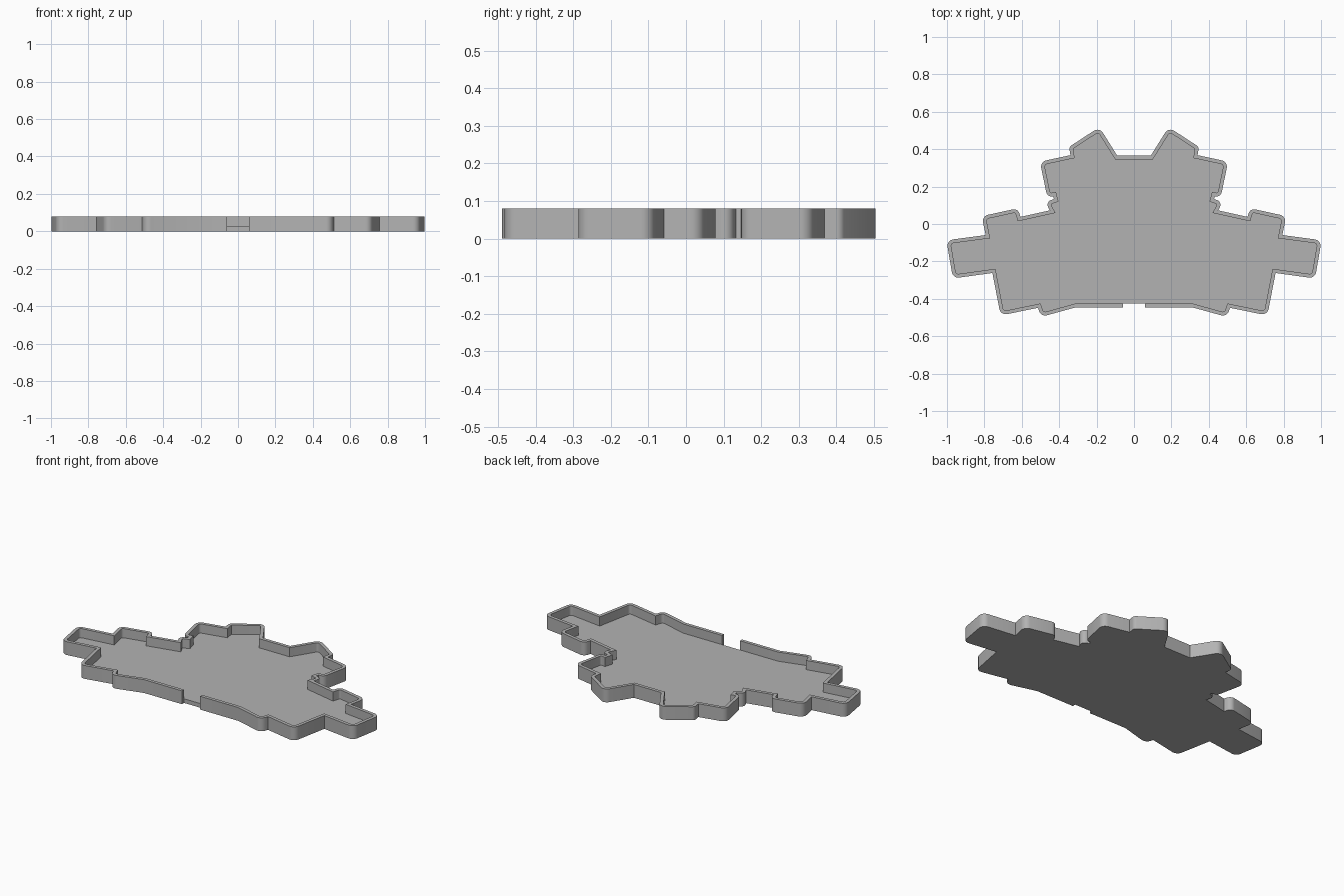
import bpy, bmesh, math
from mathutils import Vector

if "Cube" in bpy.data.objects:
    bpy.data.objects.remove(bpy.data.objects["Cube"], do_unlink=True)

HEIGHT, FLOOR, WALL = 0.08, 0.025, 0.02
STEPS = 6

# Outer corners of the left half, back centre to front gap: x, y, corner radius
HALF = [
    (0.09, 0.366, 0), (0.185, 0.518, 0.035), (0.347, 0.412, 0.022),
    (0.34, 0.368, 0), (0.503, 0.333, 0.035), (0.463, 0.14, 0.03),
    (0.432, 0.148, 0), (0.428, 0.133, 0), (0.474, 0.118, 0.026),
    (0.45, 0.073, 0), (0.607, 0.038, 0), (0.621, 0.084, 0.03),
    (0.814, 0.042, 0.035), (0.793, -0.059, 0), (1.003, -0.087, 0.035),
    (0.968, -0.291, 0.035), (0.757, -0.262, 0), (0.713, -0.489, 0.035),
    (0.513, -0.448, 0), (0.498, -0.497, 0.035), (0.313, -0.446, 0),
    (0.06, -0.446, 0),
]

grey = bpy.data.materials.new("light grey")
grey.use_nodes = True
grey.diffuse_color = (0.45, 0.45, 0.45, 1)
grey.node_tree.nodes["Principled BSDF"].inputs["Base Color"].default_value = (0.45, 0.45, 0.45, 1)


def arc(corner, before, after, radius):
    """Round a corner between two unit directions."""
    turn = before.angle(after)
    reach = radius * math.tan(turn / 2)
    start = corner - before * reach
    inward = Vector((before.y, -before.x))
    centre = start + inward * radius
    return [centre - inward * radius * math.cos(turn * i / STEPS)
            + before * radius * math.sin(turn * i / STEPS) for i in range(STEPS + 1)]


def wall_lines(corners):
    """Matching outer and inner edges of the rim."""
    pts = [Vector(c[:2]) for c in corners]
    outer, inner = [], []
    for i, p in enumerate(pts):
        before = (p - pts[i - 1]).normalized() if i else None
        after = (pts[i + 1] - p).normalized() if i < len(pts) - 1 else before
        before = before or after
        n1, n2 = Vector((before.y, -before.x)), Vector((after.y, -after.x))
        q = p + (n1 + n2) * WALL / (1 + n1.dot(n2))
        radius = corners[i][2]
        if radius:
            outer += arc(p, before, after, radius)
            inner += arc(q, before, after, max(radius - WALL, 0.002))
        else:
            outer.append(p)
            inner.append(q)
    return outer, inner


def finish(name, bm):
    bmesh.ops.recalc_face_normals(bm, faces=bm.faces)
    mesh = bpy.data.meshes.new(name)
    bm.to_mesh(mesh)
    bm.free()
    mesh.materials.append(grey)
    obj = bpy.data.objects.new(name, mesh)
    bpy.context.collection.objects.link(obj)
    bpy.ops.object.select_all(action='DESELECT')
    obj.select_set(True)
    bpy.context.view_layer.objects.active = obj
    bpy.ops.object.shade_smooth_by_angle(angle=math.radians(25))


# Full open path, clockwise from one side of the front gap to the other
path = [(-x, y, r) for x, y, r in reversed(HALF)] + HALF
outer, inner = wall_lines(path)

# Rim wall: a closed cross-section swept along the path
bm = bmesh.new()
rings = [[bm.verts.new((p.x, p.y, z)) for p, z in ((o, 0), (o, HEIGHT), (i, HEIGHT), (i, 0))]
         for o, i in zip(outer, inner)]
for a, b in zip(rings, rings[1:]):
    for k in range(4):
        bm.faces.new((a[k], a[(k + 1) % 4], b[(k + 1) % 4], b[k]))
bm.faces.new(rings[0])
bm.faces.new(rings[-1])
finish("rim_wall", bm)

# Floor plate filling the inside of the rim
bm = bmesh.new()
base = bm.faces.new([bm.verts.new((p.x, p.y, 0)) for p in inner])
top = bmesh.ops.extrude_face_region(bm, geom=[base], use_keep_orig=True)["geom"]
bmesh.ops.translate(bm, verts=[v for v in top if isinstance(v, bmesh.types.BMVert)], vec=(0, 0, FLOOR))
finish("floor_plate", bm)
